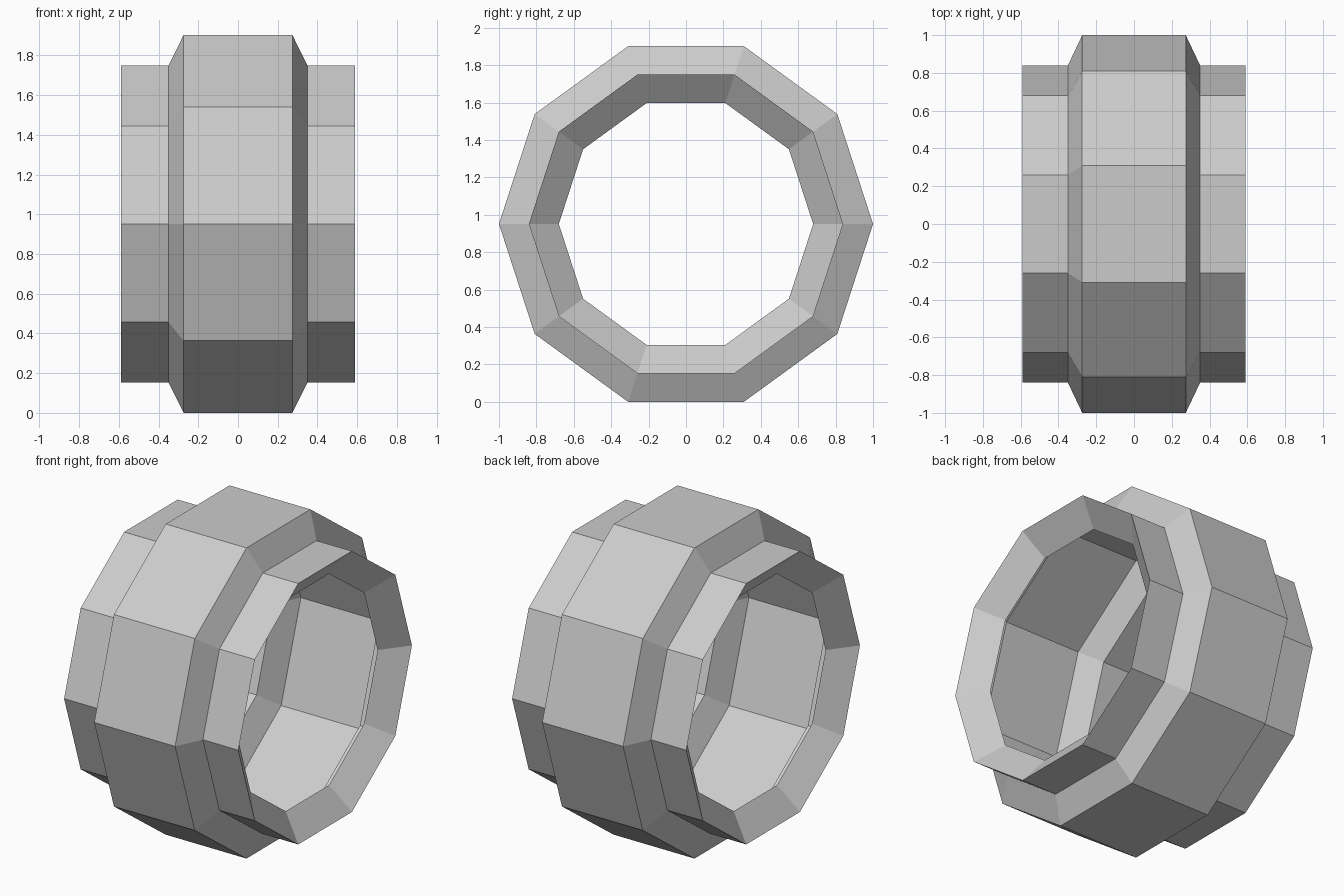
import bpy, bmesh, math

if "Cube" in bpy.data.objects:
    bpy.data.objects.remove(bpy.data.objects["Cube"])

SIDES = 10
AXIS_Z = math.cos(math.pi / SIDES)   # flat side rests on the ground

# Half profile (x, radius), mirrored: inner lip, sleeve, chamfer, raised belt
half = [(0.47, 0.68), (0.59, 0.84), (0.35, 0.84), (0.274, 1.0)]
profile = [(-x, r) for x, r in half] + [(x, r) for x, r in reversed(half)]

# Thin shell swept around the x axis
bm = bmesh.new()
rings = []
for x, r in profile:
    ring = []
    for i in range(SIDES):
        a = 2 * math.pi * i / SIDES
        ring.append(bm.verts.new((x, r * math.cos(a), AXIS_Z + r * math.sin(a))))
    rings.append(ring)
for a, b in zip(rings, rings[1:]):
    for i in range(SIDES):
        j = (i + 1) % SIDES
        bm.faces.new((a[i], a[j], b[j], b[i]))

# Make the belt faces point away from the axis
bm.normal_update()
belt = max(bm.faces, key=lambda f: f.calc_center_median().z)
if belt.normal.z < 0:
    bmesh.ops.reverse_faces(bm, faces=bm.faces[:])

mesh = bpy.data.meshes.new("ring_collar")
bm.to_mesh(mesh)
bm.free()
bpy.context.collection.objects.link(bpy.data.objects.new("ring_collar", mesh))
